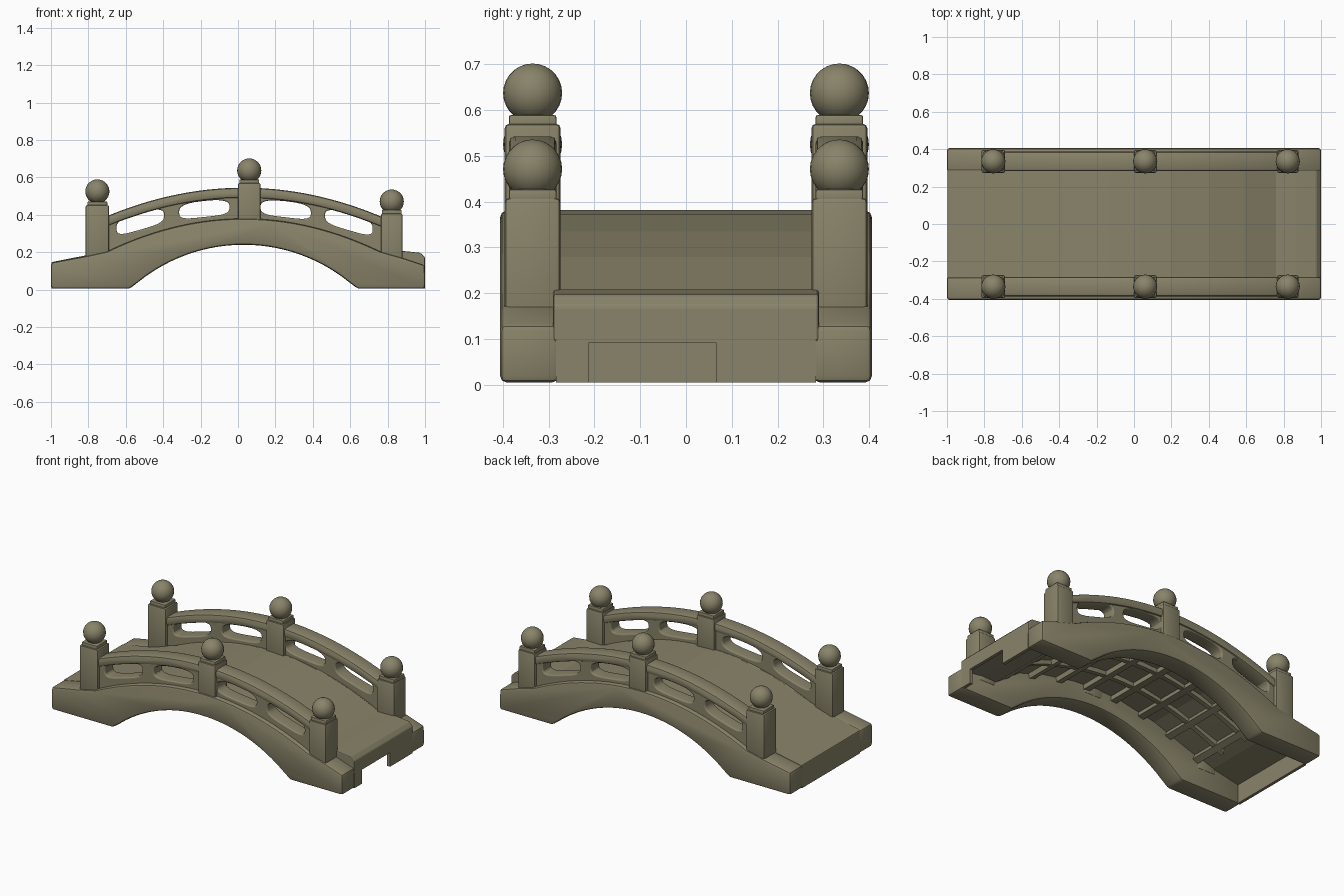
import bpy, bmesh, math
from mathutils import Matrix, Vector

cube = bpy.data.objects.get("Cube")
if cube:
    bpy.data.objects.remove(cube)

COLOUR = (0.25, 0.228, 0.142, 1)
stone = bpy.data.materials.new("mossy stone")
stone.use_nodes = True
stone.diffuse_color = COLOUR
bsdf = stone.node_tree.nodes["Principled BSDF"]
bsdf.inputs["Base Color"].default_value = COLOUR
bsdf.inputs["Roughness"].default_value = 0.9


def arch(crown, bend):
    """Height of a parabolic arch as a function of x."""
    return lambda x: crown - bend * (x - 0.03) ** 2


beam_top = arch(0.38, 0.33)
rail_top = arch(0.545, 0.285)
hole_top = arch(0.485, 0.24)
hole_low = arch(0.40, 0.26)


def steps(a, b, n):
    return [a + (b - a) * i / n for i in range(n + 1)]


def finish(obj, angle=30):
    bpy.ops.object.select_all(action='DESELECT')
    obj.select_set(True)
    bpy.context.view_layer.objects.active = obj
    bpy.ops.object.shade_smooth_by_angle(angle=math.radians(angle))
    return obj


def make_object(name, bm, bevel=0.0, angle=30):
    bmesh.ops.recalc_face_normals(bm, faces=bm.faces[:])
    if bevel:
        sharp = [e for e in bm.edges if e.calc_face_angle(0) > math.radians(35)]
        bmesh.ops.bevel(bm, geom=sharp, offset=bevel, segments=2, profile=0.5,
                        affect='EDGES', clamp_overlap=True)
    mesh = bpy.data.meshes.new(name)
    bm.to_mesh(mesh)
    bm.free()
    mesh.materials.append(stone)
    obj = bpy.data.objects.new(name, mesh)
    bpy.context.collection.objects.link(obj)
    return finish(obj, angle)


def prism(name, outline, a, b, axis='Y', bevel=0.0, angle=30):
    """Extrude an outline (x,z or y,z) from a to b along an axis."""
    bm = bmesh.new()
    place = (lambda p, d: (p[0], d, p[1])) if axis == 'Y' else (lambda p, d: (d, p[0], p[1]))
    face = bm.faces.new([bm.verts.new(place(p, a)) for p in outline])
    moved = bmesh.ops.extrude_face_region(bm, geom=[face])["geom"]
    shift = Vector(place((0, 0), b - a))
    bmesh.ops.translate(bm, vec=shift, verts=[v for v in moved if isinstance(v, bmesh.types.BMVert)])
    return make_object(name, bm, bevel, angle)


def band(name, low, high, xs, a, b, bevel=0.0):
    """Arched strip between two height functions."""
    outline = [(x, low(x)) for x in xs] + [(x, high(x)) for x in reversed(xs)]
    return prism(name, outline, a, b, bevel=bevel)


def box(name, centre, size, bevel=0.0, tilt=0.0):
    bm = bmesh.new()
    matrix = (Matrix.Translation(centre) @ Matrix.Rotation(tilt, 4, 'Y')
              @ Matrix.Diagonal((*size, 1)))
    bmesh.ops.create_cube(bm, size=1, matrix=matrix)
    return make_object(name, bm, bevel)


def ball(name, centre, radius):
    bm = bmesh.new()
    bmesh.ops.create_uvsphere(bm, u_segments=24, v_segments=14, radius=radius,
                              matrix=Matrix.Translation(centre))
    return make_object(name, bm, angle=60)


def add_loop(curve, points):
    spline = curve.splines.new('POLY')
    spline.points.add(len(points) - 1)
    for point, (x, z) in zip(spline.points, points):
        point.co = (x, z, 0, 1)
    spline.use_cyclic_u = True


def rounded_hole(x0, x1):
    """Arched opening with soft corners."""
    points = []
    for i in range(28):
        t = math.tau * i / 28
        u, v = [math.copysign(abs(w) ** 0.65, w) for w in (math.cos(t), math.sin(t))]
        x = (x0 + x1) / 2 + u * (x1 - x0) / 2
        low, high = hole_low(x), hole_top(x)
        points.append((x, low + (high - low) * (v + 1) / 2))
    return points


def railing_panel(name, y):
    curve = bpy.data.curves.new(name, 'CURVE')
    curve.dimensions = '2D'
    curve.fill_mode = 'BOTH'
    curve.extrude = 0.034
    curve.bevel_depth = 0.008
    curve.offset = -0.008
    xs = steps(-0.73, 0.8, 30)
    add_loop(curve, [(x, beam_top(x) - 0.03) for x in xs]
             + [(x, rail_top(x) - 0.015) for x in reversed(xs)])
    for x0, x1 in ((-0.65, -0.395), (-0.315, -0.045), (0.12, 0.39), (0.465, 0.72)):
        add_loop(curve, rounded_hole(x0, x1))
    curve.materials.append(stone)
    obj = bpy.data.objects.new(name, curve)
    bpy.context.collection.objects.link(obj)
    obj.rotation_euler.x = math.pi / 2
    obj.location.y = y
    bpy.ops.object.select_all(action='DESELECT')
    obj.select_set(True)
    bpy.context.view_layer.objects.active = obj
    bpy.ops.object.convert(target='MESH')
    finish(bpy.context.object)


# Side beam outline: flat feet, round arch below, gentle arch above
radius = 0.895
beam = [(-1, 0.005)]
for x in steps(-0.58, 0.64, 28):
    beam.append((x, max(0.005, math.sqrt(radius ** 2 - (x - 0.03) ** 2) - radius + 0.24)))
beam += [(1, 0.005), (1, 0.13), (0.88, 0.17)]
beam += [(x, beam_top(x)) for x in steps(0.76, -0.7, 28)]
beam += [(-0.81, 0.18), (-1, 0.145)]

# Posts: x, width, base height, shaft top, ball centre
POSTS = ((-0.752, 0.127, 0.12, 0.452, 0.525), (0.06, 0.122, 0.3, 0.57, 0.637),
         (0.822, 0.116, 0.1, 0.408, 0.471))

for side, label in ((-1, "front"), (1, "back")):
    y = side * 0.335
    prism(label + "_side_beam", beam, side * 0.278, side * 0.406, bevel=0.014)
    railing_panel(label + "_railing_panel", y)
    band(label + "_top_rail", lambda x: rail_top(x) - 0.055, rail_top,
         steps(-0.73, 0.8, 30), y - 0.052, y + 0.052, bevel=0.014)
    for i, (x, width, base, top, centre) in enumerate(POSTS):
        tag = f"{label}_post_{i + 1}"
        box(tag, (x, y, (base + top) / 2), (width, 0.122, top - base), 0.01)
        box(tag + "_cap", (x, y, top + 0.003), (0.106, 0.104, 0.032), 0.005)
        ball(tag + "_ball", (x, y, centre), 0.0645)

# Deck: thin faceted stone shell, thicker where it stands proud at the far end
top = [(-0.998, 0.147), (-0.8, 0.186)]
top += [(x, beam_top(x) + 0.002) for x in (-0.62, -0.38, -0.13, 0.03, 0.2, 0.41, 0.59, 0.76)]
top += [(0.87, 0.208), (0.975, 0.197), (1.0, 0.172)]
under = [(x, z - (0.03 if x < 0.7 else 0.08)) for x, z in top]
prism("deck", top + under[::-1], -0.29, 0.29, angle=3, bevel=0.006)

# Thin end walls, the far one with a drain notch
wall = [(-0.284, 0.005), (0.284, 0.005), (0.284, 0.138), (-0.284, 0.138)]
prism("left_end_wall", wall, -0.998, -0.98, 'X')
notched = [(-0.284, 0.005), (-0.212, 0.005), (-0.212, 0.092), (0.065, 0.092),
           (0.065, 0.005), (0.284, 0.005), (0.284, 0.165), (-0.284, 0.165)]
prism("right_end_wall", notched, 0.98, 1.0, 'X')

# Underside ribs and cross joists, set close under the deck
for i, y in enumerate((-0.1, 0.1)):
    band(f"underside_rib_{i + 1}", lambda x: beam_top(x) - 0.056,
         lambda x: beam_top(x) - 0.02, steps(-0.72, 0.74, 20), y - 0.014, y + 0.014)
for i, x in enumerate(steps(-0.68, 0.7, 7)):
    tilt = math.atan(0.66 * (x - 0.03))
    box(f"cross_joist_{i + 1}", (x, 0, beam_top(x) - 0.042), (0.04, 0.56, 0.036), tilt=tilt)
